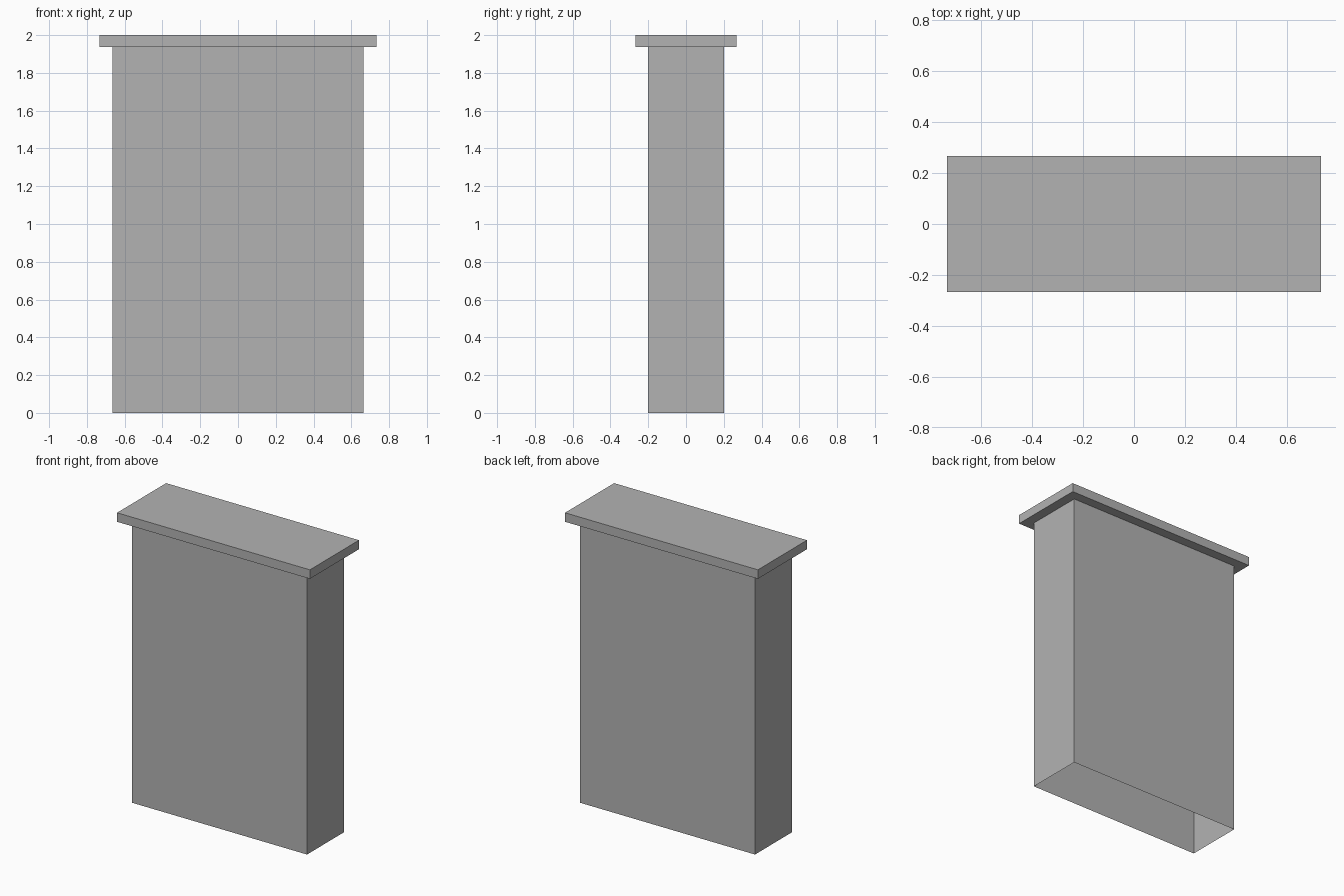
import bpy
import bmesh
from mathutils import Matrix, Vector

default = bpy.data.objects.get("Cube")
if default:
    bpy.data.objects.remove(default, do_unlink=True)

grey = bpy.data.materials.new("plain_grey")
grey.use_nodes = True
colour = (0.45, 0.45, 0.45, 1)
grey.diffuse_color = colour
grey.node_tree.nodes["Principled BSDF"].inputs["Base Color"].default_value = colour


def box(name, width, depth, bottom, top, open_ends=False):
    """Box centred on the z axis; open_ends leaves only its four walls."""
    bm = bmesh.new()
    size = Matrix.Diagonal(Vector((width, depth, top - bottom, 1)))
    place = Matrix.Translation((0, 0, (bottom + top) / 2))
    bmesh.ops.create_cube(bm, size=1, matrix=place @ size)
    if open_ends:
        bm.normal_update()
        ends = [f for f in bm.faces if abs(f.normal.z) > 0.5]
        bmesh.ops.delete(bm, geom=ends, context='FACES_ONLY')
    mesh = bpy.data.meshes.new(name)
    bm.to_mesh(mesh)
    bm.free()
    mesh.materials.append(grey)
    obj = bpy.data.objects.new(name, mesh)
    bpy.context.collection.objects.link(obj)
    return obj


CAP_BOTTOM = 1.938

# Hollow body, open underneath and closed above by the cap
box("wall_body", 1.33, 0.4, 0, CAP_BOTTOM, open_ends=True)

# Overhanging slab on top
box("top_cap", 1.466, 0.533, CAP_BOTTOM, 2)
